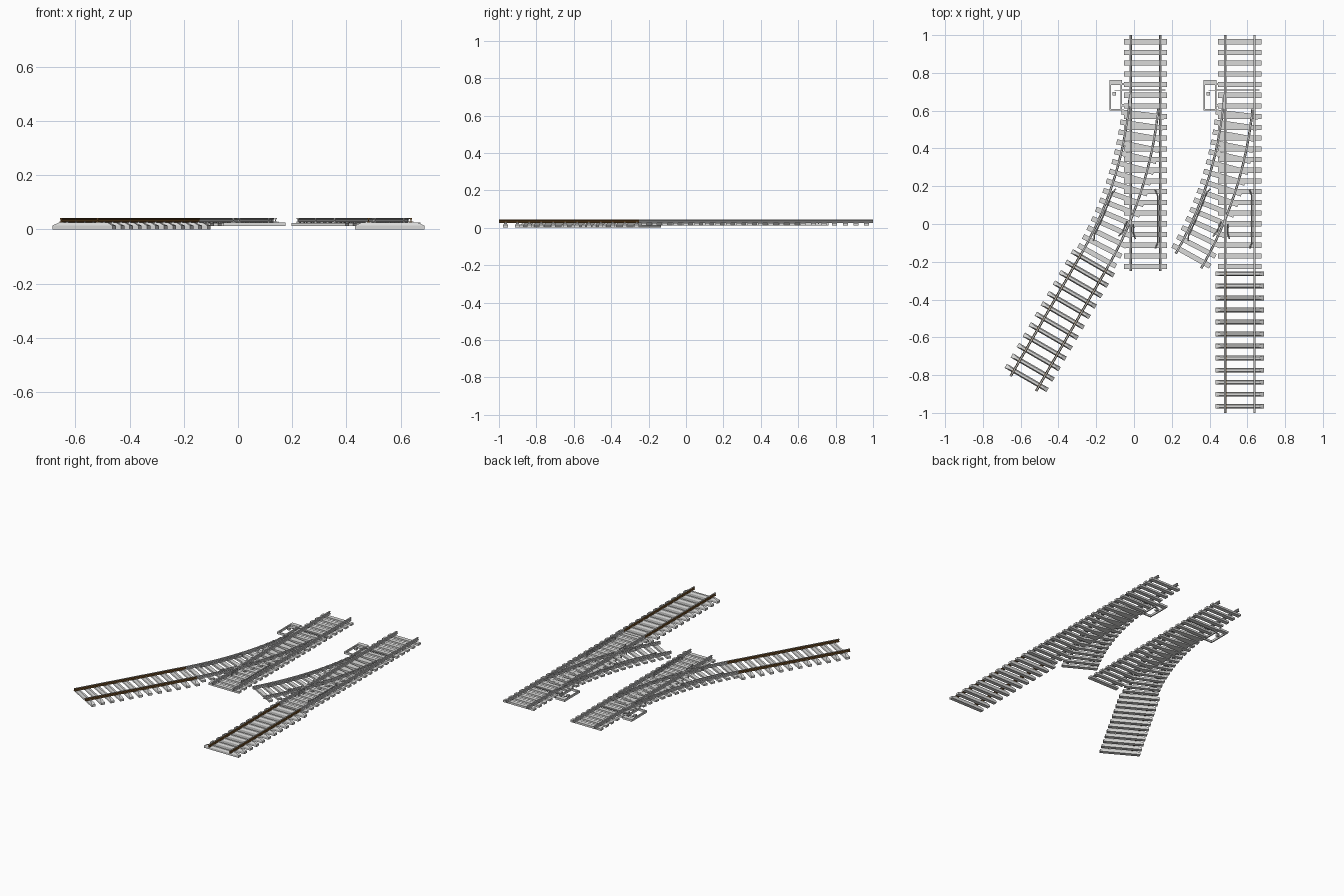
import bpy, bmesh, math
from mathutils import Matrix, Vector

if "Cube" in bpy.data.objects:
    bpy.data.objects.remove(bpy.data.objects["Cube"])


def mat(name, c):
    m = bpy.data.materials.new(name)
    m.diffuse_color = (*c, 1)
    m.use_nodes = True
    m.node_tree.nodes["Principled BSDF"].inputs["Base Color"].default_value = m.diffuse_color
    return m


TIE = mat("light grey sleeper", (0.7, 0.7, 0.69))
STEEL = mat("grey steel", (0.6, 0.6, 0.6))
HEAD = mat("worn rail head", (0.5, 0.5, 0.49))
RUST = mat("rust brown", (0.18, 0.085, 0.022))

G = 0.078            # half gauge
R = 2.03             # branch radius
ARC = R * math.pi / 6
Y0, Y_END = 0.819, -0.25


def finish(bm, name, mats, M):
    bmesh.ops.recalc_face_normals(bm, faces=bm.faces)
    me = bpy.data.meshes.new(name)
    bm.to_mesh(me)
    bm.free()
    for m in mats:
        me.materials.append(m)
    ob = bpy.data.objects.new(name, me)
    ob.matrix_world = M
    bpy.context.collection.objects.link(ob)
    return ob


def add_box(bm, size, centre, frame=Matrix(), taper=(1, 1)):
    """Box in a local frame; taper shrinks the upper face."""
    v = bmesh.ops.create_cube(bm, size=1)["verts"]
    for p in v:
        k = taper if p.co.z > 0 else (1, 1)
        q = Vector((p.co.x * size[0] * k[0], p.co.y * size[1] * k[1], p.co.z * size[2]))
        p.co = frame @ (q + Vector(centre))


# Flat-bottomed rail section (half), mirrored below
HALF = [(0.0065, 0.0), (0.0065, 0.003), (0.002, 0.005), (0.002, 0.011), (0.0045, 0.013), (0.0045, 0.018)]
RAIL = HALF + [(-x, z) for x, z in reversed(HALF)]


def add_rail(bm, pts, z0=0.025, width=1.0):
    rings = []
    for i, p in enumerate(pts):
        a, b = pts[max(i - 1, 0)], pts[min(i + 1, len(pts) - 1)]
        d = (Vector(b) - Vector(a)).normalized()
        n = Vector((-d.y, d.x)) * width
        rings.append([bm.verts.new((p[0] + n.x * u, p[1] + n.y * u, z0 + w)) for u, w in RAIL])
    k = len(RAIL)
    for r, s in zip(rings, rings[1:]):
        for j in range(k):
            bm.faces.new((r[j], r[(j + 1) % k], s[(j + 1) % k], s[j]))
    bm.faces.new(rings[0])
    bm.faces.new(rings[-1])


def branch(s, off=0.0):
    """Point on the curved route, at arc length s and sideways offset."""
    t = s / R
    return (-R * (1 - math.cos(t)) + off * math.cos(t), Y0 - R * math.sin(t) - off * math.sin(t))


def branch_frame(s):
    x, y = branch(s)
    return Matrix.Translation((x, y, 0)) @ Matrix.Rotation(-s / R, 4, 'Z')


def arc_path(s0, s1, off, n=24):
    return [branch(s0 + (s1 - s0) * i / n, off) for i in range(n + 1)]


def spikes(bm, frame, z):
    for side in (-G, G):
        for o in (-0.0085, 0.0085):
            add_box(bm, (0.004, 0.008, 0.004), (side + o, 0, z + 0.0015), frame)


def turnout(tag, M):
    # sleepers under the straight route, then under the curve
    bm = bmesh.new()
    for i in range(22):
        f = Matrix.Translation((0, 0.965 - 0.0567 * i, 0))
        add_box(bm, (0.228, 0.027, 0.013), (0, 0, 0.0185), f)
        spikes(bm, f, 0.025)
    s = 0.24
    while s < ARC - 0.01:
        f = branch_frame(s)
        add_box(bm, (0.228, 0.027, 0.0125), (0, 0, 0.01825), f)
        spikes(bm, f, 0.0245)
        s += 0.0565
    finish(bm, tag + "_sleepers", [TIE], M)

    # running rails
    bm = bmesh.new()
    for side in (-G, G):
        add_rail(bm, [(side, 1.0), (side, Y_END)])
    add_rail(bm, arc_path(0.14, ARC, -G))
    add_rail(bm, arc_path(0.2, ARC, G))
    finish(bm, tag + "_rails", [STEEL], M)

    # guard rails and crossing wing rails, with flared ends
    bm = bmesh.new()
    g = G - 0.014
    add_rail(bm, [(g - 0.012, 0.18), (g, 0.15), (g, -0.10), (g - 0.012, -0.13)], width=0.6)
    add_rail(bm, [branch(0.66, -g + 0.012)] + arc_path(0.69, 0.94, -g, 8) + [branch(0.97, -g + 0.012)], width=0.6)
    add_rail(bm, [(-G + 0.014, 0.0), (-G + 0.014, -0.05), (-G + 0.024, -0.08)], width=0.6)
    add_rail(bm, [branch(0.80, G - 0.014), branch(0.86, G - 0.014), branch(0.89, G - 0.024)], width=0.6)
    finish(bm, tag + "_guard_rails", [STEEL], M)

    # throw rod between the point blades
    bm = bmesh.new()
    add_box(bm, (0.23, 0.005, 0.005), (-0.01, 0.709, 0.022))
    finish(bm, tag + "_throw_rod", [STEEL], M)

    # open motor frame beside the track
    bm = bmesh.new()
    x0, x1, y0, y1 = -0.192, -0.124, 0.6, 0.763
    xm, ym, z, h = (x0 + x1) / 2, (y0 + y1) / 2, 0.019, 0.014
    for x in (x0 + 0.004, x1 - 0.004):
        add_box(bm, (0.008, y1 - y0, h), (x, ym, z))
    add_box(bm, (x1 - x0, 0.008, h), (xm, y0 + 0.004, z))
    add_box(bm, (x1 - x0, 0.028, h), (xm, y1 - 0.014, z))
    add_box(bm, (0.018, 0.018, h), (xm - 0.008, 0.69, z))
    add_box(bm, (0.04, 0.005, 0.006), (xm + 0.013, 0.708, z))
    for y in (0.741, 0.628):
        add_box(bm, (0.02, 0.012, 0.01), (x1 + 0.006, y, z))
    finish(bm, tag + "_motor_frame", [TIE], M)


def straight_section(tag, M):
    """Straight track running from the origin towards -y."""
    bm = bmesh.new()
    frames = [Matrix.Translation((0, -0.014 - 0.0637 * i, 0)) for i in range(12)]
    for f in frames:
        add_box(bm, (0.256, 0.025, 0.014), (0, 0, 0.007), f)
        add_box(bm, (0.256, 0.025, 0.012), (0, 0, 0.020), f, (0.8, 0.5))
    # weld the bevelled cap to the base and drop the hidden inner faces
    bmesh.ops.remove_doubles(bm, verts=bm.verts, dist=0.0001)
    inner = [f for f in bm.faces if all(abs(v.co.z - 0.014) < 0.0005 for v in f.verts)]
    bmesh.ops.delete(bm, geom=inner, context='FACES_ONLY')
    for f in frames:
        spikes(bm, f, 0.026)
    finish(bm, tag + "_sleepers", [TIE], M)

    bm = bmesh.new()
    for side in (-G, G):
        add_rail(bm, [(side, 0), (side, -0.75)])
    ob = finish(bm, tag + "_rails", [RUST, HEAD], M)
    for p in ob.data.polygons:        # only the running surface is worn
        if p.normal.z > 0.9 and p.center.z > 0.04:
            p.material_index = 1


left = Matrix.Translation((0.061, 0, 0))
right = Matrix.Translation((0.56, 0, 0))
turnout("left_turnout", left)
turnout("right_turnout", right)
straight_section("branch_track", left @ branch_frame(ARC))
straight_section("main_track", right @ Matrix.Translation((0, Y_END, 0)))
